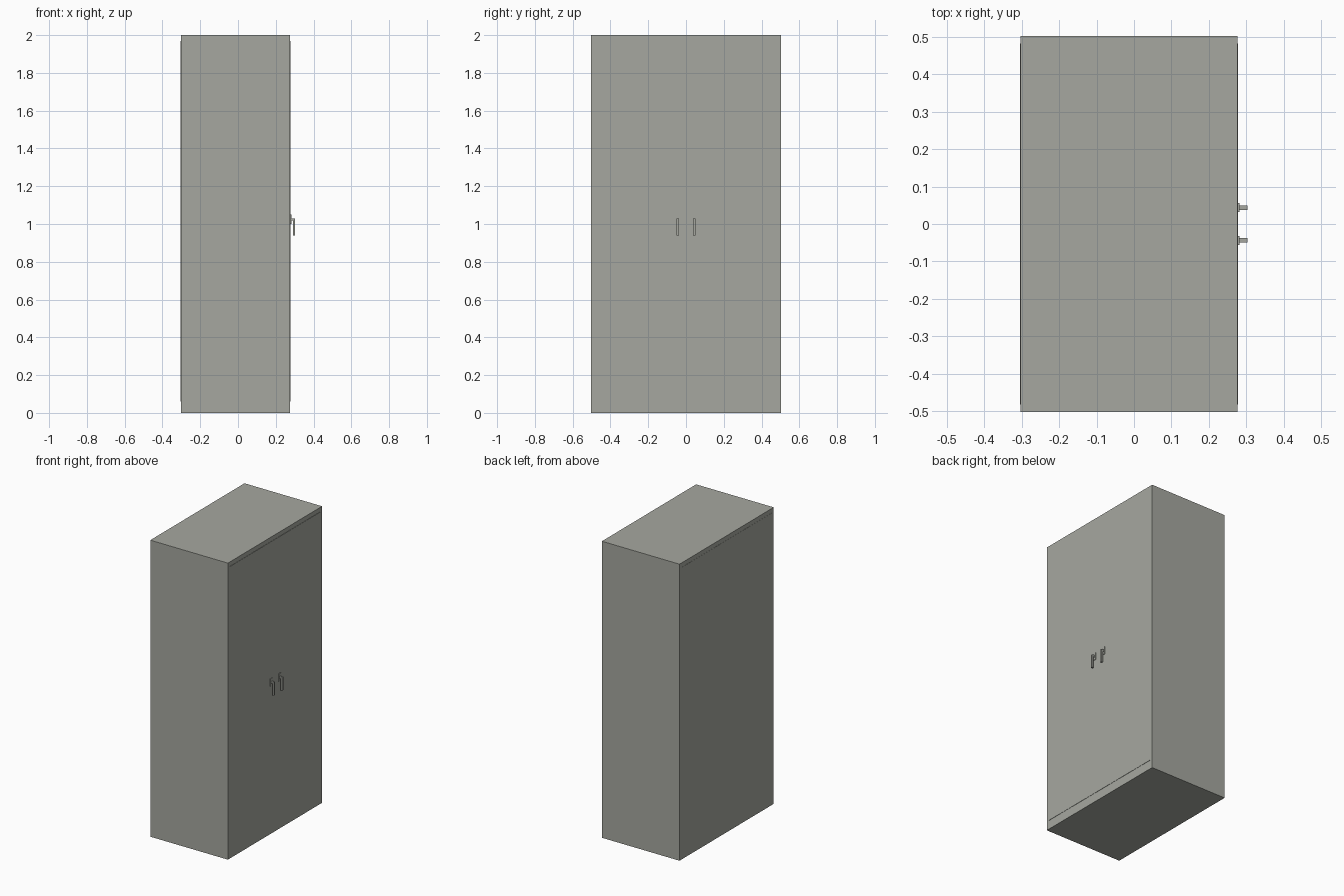
import bpy

if "Cube" in bpy.data.objects:
    bpy.data.objects.remove(bpy.data.objects["Cube"])

def material(name, rgb):
    m = bpy.data.materials.new(name)
    m.diffuse_color = (*rgb, 1)
    m.use_nodes = True
    m.node_tree.nodes["Principled BSDF"].inputs["Base Color"].default_value = m.diffuse_color
    return m

GREY = material("warm_grey", (0.38, 0.39, 0.35))

def box(name, x, y, z, mat=GREY):
    """Box from (min, max) ranges on each axis."""
    bpy.ops.mesh.primitive_cube_add(size=1, location=[sum(r) / 2 for r in (x, y, z)])
    o = bpy.context.object
    o.name = name
    o.scale = [r[1] - r[0] for r in (x, y, z)]
    bpy.ops.object.transform_apply(location=False, rotation=False, scale=True)
    o.data.materials.append(mat)
    return o

# Cabinet carcass
box("cabinet_body", (-0.303, 0.276), (-0.502, 0.502), (0, 2))
# Thin back panel
box("back_panel", (-0.304, -0.30), (-0.482, 0.482), (0.06, 1.97))

# Pair of doors on the +x side, each with a lever handle
for side, s in (("left", -1), ("right", 1)):
    def span(a, b):
        return tuple(sorted((s * a, s * b)))
    box(side + "_door", (0.26, 0.278), span(0, 0.482), (0.06, 1.97))
    box(side + "_handle_plate", (0.277, 0.282), span(0.032, 0.056), (1.0, 1.05))
    box(side + "_handle_neck", (0.28, 0.293), span(0.038, 0.050), (1.018, 1.03))
    box(side + "_handle_lever", (0.291, 0.303), span(0.038, 0.050), (0.94, 1.03))
